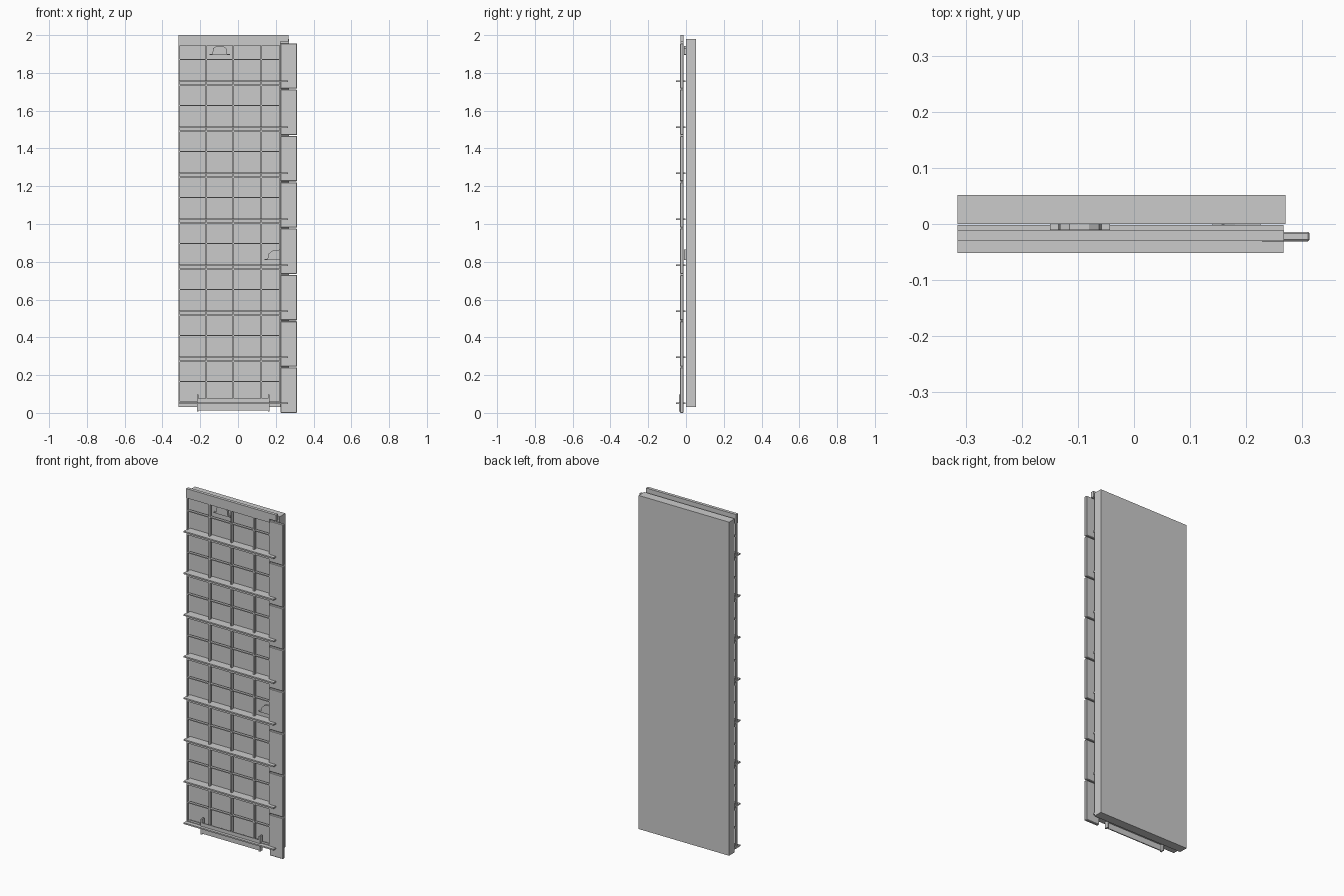
import bpy, bmesh

if "Cube" in bpy.data.objects:
    bpy.data.objects.remove(bpy.data.objects["Cube"])


def box(name, x, y, z, bevel=0.0):
    """Axis-aligned box from (min, max) pairs."""
    bm = bmesh.new()
    bmesh.ops.create_cube(bm, size=1)
    for v in bm.verts:
        v.co = [lo + (c + 0.5) * (hi - lo) for c, (lo, hi) in zip(v.co, (x, y, z))]
    me = bpy.data.meshes.new(name)
    bm.to_mesh(me)
    bm.free()
    ob = bpy.data.objects.new(name, me)
    bpy.context.collection.objects.link(ob)
    if bevel:
        m = ob.modifiers.new("bevel", 'BEVEL')
        m.width, m.segments = bevel, 1
    return ob


def prism(name, pts, y0, y1):
    """Extrude an x/z outline between two depths."""
    bm = bmesh.new()
    face = bm.faces.new([bm.verts.new((x, y0, z)) for x, z in pts])
    ext = bmesh.ops.extrude_face_region(bm, geom=[face])
    for v in ext['geom']:
        if isinstance(v, bmesh.types.BMVert):
            v.co.y = y1
    bmesh.ops.recalc_face_normals(bm, faces=bm.faces)
    me = bpy.data.meshes.new(name)
    bm.to_mesh(me)
    bm.free()
    ob = bpy.data.objects.new(name, me)
    bpy.context.collection.objects.link(ob)


L, R = -0.315, 0.27      # width of the slab
INNER = 0.225            # where the side tiles begin
PITCH = 0.2435
BAR_Y = (-0.028, -0.013)

# Thick backing slab
box("back_slab", (L, R), (0.0, 0.052), (0.03, 1.98))

# Header plate, notched above the side tiles
prism("header_plate", [(L, 1.945), (INNER, 1.945), (INNER, 1.965), (R - 0.003, 1.965),
                       (R - 0.003, 2.0), (L, 2.0)], -0.03, -0.012)

# Vertical bars of the open grid
for i, x in enumerate((-0.311, -0.167, -0.025, 0.122, 0.224)):
    box(f"vertical_bar_{i}", (x - 0.004, x + 0.004), BAR_Y, (0.05, 1.945))

# Eight repeating rows: shelf, bar below it, middle bar, side tile
for i in range(8):
    z = 0.051 + i * PITCH
    box(f"shelf_{i}", (L, R - 0.004), (-0.052, -0.002), (z - 0.004, z + 0.004))
    box(f"lower_bar_{i}", (L, INNER), BAR_Y, (z - 0.026 if i else z - 0.005,
                                             z - 0.016 if i else z + 0.008))
    box(f"middle_bar_{i}", (L, INNER), BAR_Y, (z + 0.112, z + 0.118))
    t = i * 0.2452
    box(f"side_tile_{i}", (INNER, 0.313), (-0.031, -0.014), (t, t + 0.24), 0.003)

# Fixing clips on the slab face
prism("top_clip", [(-0.15, 1.895), (-0.043, 1.895), (-0.043, 1.9), (-0.058, 1.9),
                   (-0.062, 1.93), (-0.08, 1.942), (-0.115, 1.942), (-0.132, 1.93),
                   (-0.135, 1.9), (-0.15, 1.9)], -0.011, 0.0)
prism("side_clip", [(0.14, 0.81), (0.225, 0.81), (0.225, 0.865), (0.18, 0.858),
                    (0.16, 0.84), (0.157, 0.815), (0.14, 0.815)], -0.011, 0.0)

# Tray at the foot
box("foot_tray_plate", (-0.21, 0.162), (-0.035, -0.029), (0.013, 0.075))
box("foot_tray_rail", (-0.21, 0.162), (-0.035, -0.013), (0.055, 0.066))
for n, x in (("left", -0.212), ("right", 0.164)):
    box(f"foot_tray_end_{n}", (x - 0.004, x + 0.004), (-0.037, -0.013), (0.008, 0.097))
